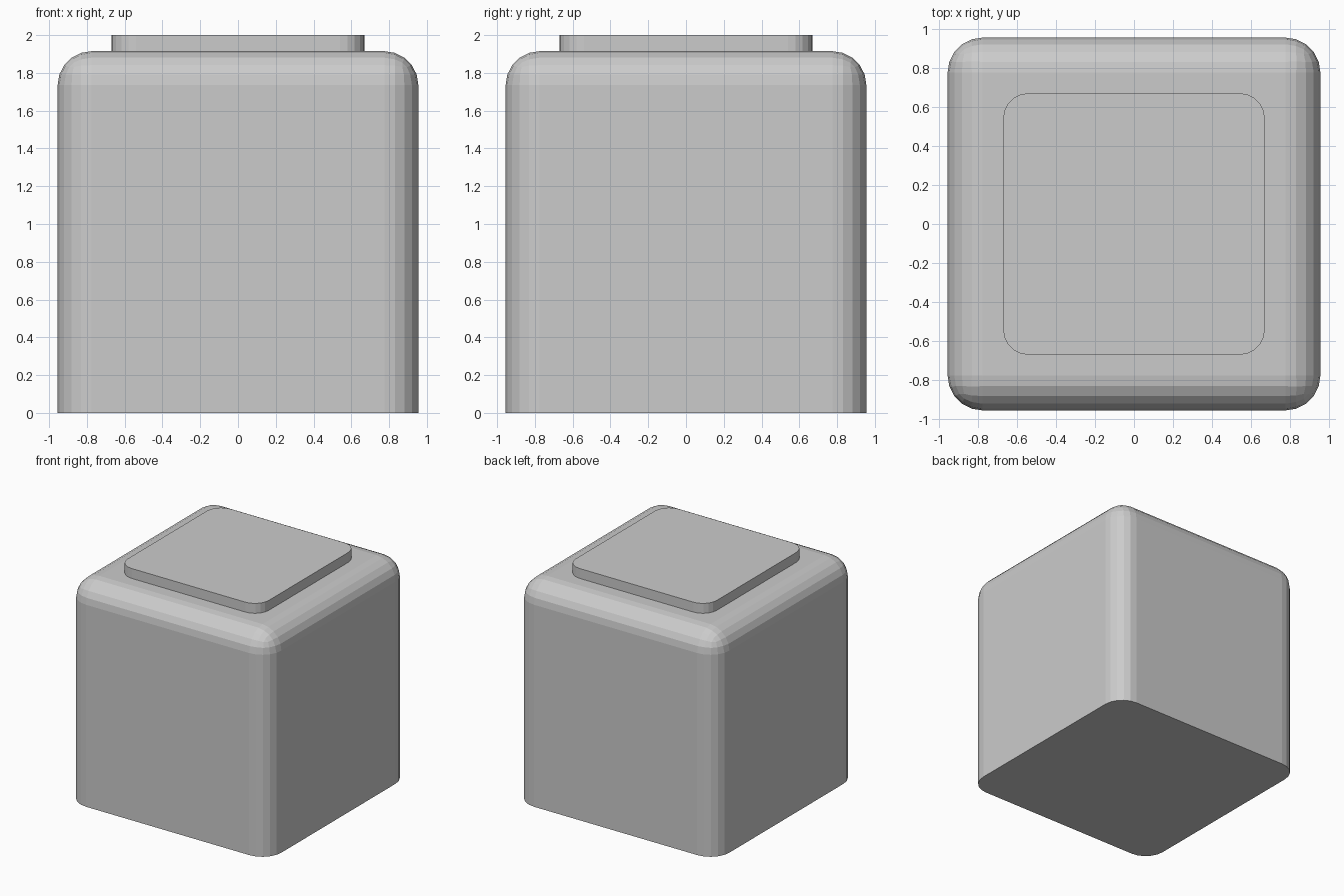
import bpy, bmesh
from mathutils import Matrix

if "Cube" in bpy.data.objects:
    bpy.data.objects.remove(bpy.data.objects["Cube"])


def rounded_box(name, half, z0, z1, radius, segments, round_top):
    """Square block with rounded upright edges and, optionally, a rounded top rim."""
    bm = bmesh.new()
    bmesh.ops.create_cube(bm, size=1.0)
    bm.transform(Matrix.Translation((0, 0, (z0 + z1) / 2))
                 @ Matrix.Diagonal((2 * half, 2 * half, z1 - z0, 1)))
    mid = (z0 + z1) / 2
    edges = []
    for e in bm.edges:
        a, b = (v.co.z for v in e.verts)
        upright = abs(a - b) > 1e-4
        if upright or (round_top and min(a, b) > mid):
            edges.append(e)
    bmesh.ops.bevel(bm, geom=edges, offset=radius, offset_type='OFFSET',
                    segments=segments, profile=0.5, affect='EDGES')
    bmesh.ops.recalc_face_normals(bm, faces=bm.faces)
    mesh = bpy.data.meshes.new(name)
    bm.to_mesh(mesh)
    bm.free()
    obj = bpy.data.objects.new(name, mesh)
    bpy.context.collection.objects.link(obj)
    return obj


# Main block with soft upright edges and top rim
rounded_box("body", 0.955, 0.0, 1.915, 0.18, 5, True)

# Thin raised plate on top
rounded_box("top_plate", 0.67, 1.91, 2.0, 0.13, 5, False)
